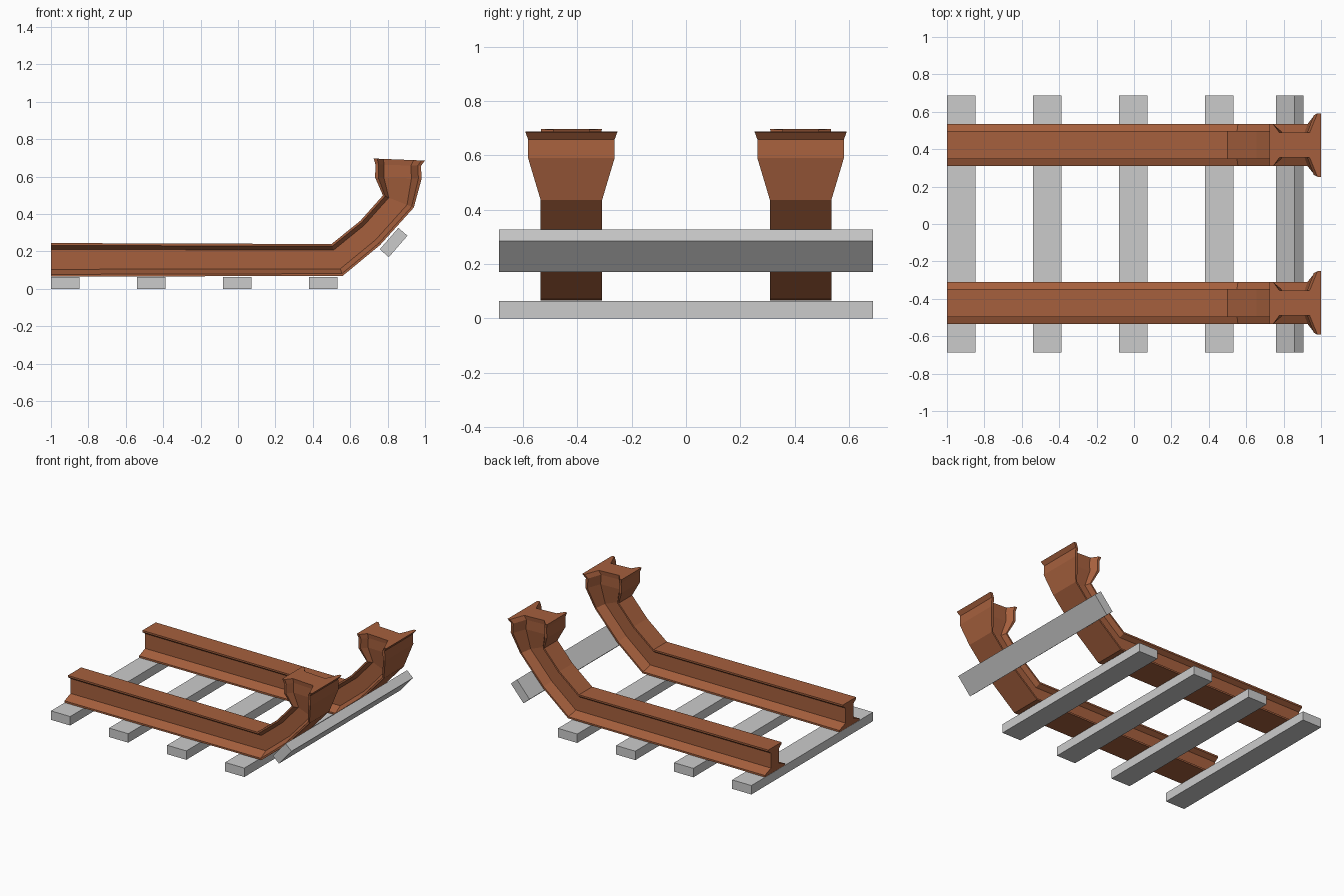
import bpy, bmesh, math

if "Cube" in bpy.data.objects:
    bpy.data.objects.remove(bpy.data.objects["Cube"])

# Rust colour for the rails
rust = bpy.data.materials.new("rust")
rust.diffuse_color = (0.38, 0.116, 0.047, 1)
rust.use_nodes = True
rust.node_tree.nodes["Principled BSDF"].inputs["Base Color"].default_value = rust.diffuse_color

# Half of the rail section: (height fraction, half width)
HALF = [(0, .113), (.07, .113), (.22, .045), (.81, .045), (.93, .075), (1, .075)]
SECTION = HALF + [(v, -w) for v, w in reversed(HALF)]

# Stations along the rail: base point (x, z), head point (x, z), width scale
STATIONS = [
    ((-1.0, .065), (-1.0, .245), 1),
    ((.56, .07), (.50, .24), 1),
    ((.76, .235), (.655, .365), 1),
    ((.94, .435), (.775, .50), 1),
    ((.982, .59), (.733, .595), 1.41),
    ((.978, .658), (.735, .665), 1.41),
    ((1.0, .686), (.725, .697), 1.5),
]


def make_rail(name, yc):
    bm = bmesh.new()
    rings = []
    for (bx, bz), (hx, hz), s in STATIONS:
        rings.append([bm.verts.new((bx + (hx - bx) * v, yc + w * s, bz + (hz - bz) * v))
                      for v, w in SECTION])
    n = len(SECTION)
    for a, b in zip(rings, rings[1:]):
        for i in range(n):
            j = (i + 1) % n
            bm.faces.new((a[i], a[j], b[j], b[i]))
    bm.faces.new(rings[0])
    bm.faces.new(rings[-1])
    bmesh.ops.recalc_face_normals(bm, faces=bm.faces)
    me = bpy.data.meshes.new(name)
    bm.to_mesh(me)
    bm.free()
    me.materials.append(rust)
    bpy.context.collection.objects.link(bpy.data.objects.new(name, me))


def make_sleeper(name, x, z, angle=0):
    bpy.ops.mesh.primitive_cube_add(size=1, location=(x, 0, z), rotation=(0, -angle, 0))
    ob = bpy.context.object
    ob.name = name
    ob.scale = (.152, 1.376, .064)


# Two rails bending up into flared ends
make_rail("rail_left", .422)
make_rail("rail_right", -.422)

# Flat sleepers and the tilted one under the bend
for i, x in enumerate((-.924, -.464, -.004, .456)):
    make_sleeper(f"sleeper_{i + 1}", x, .032)
make_sleeper("sleeper_tilted", .832, .248, math.radians(49))
